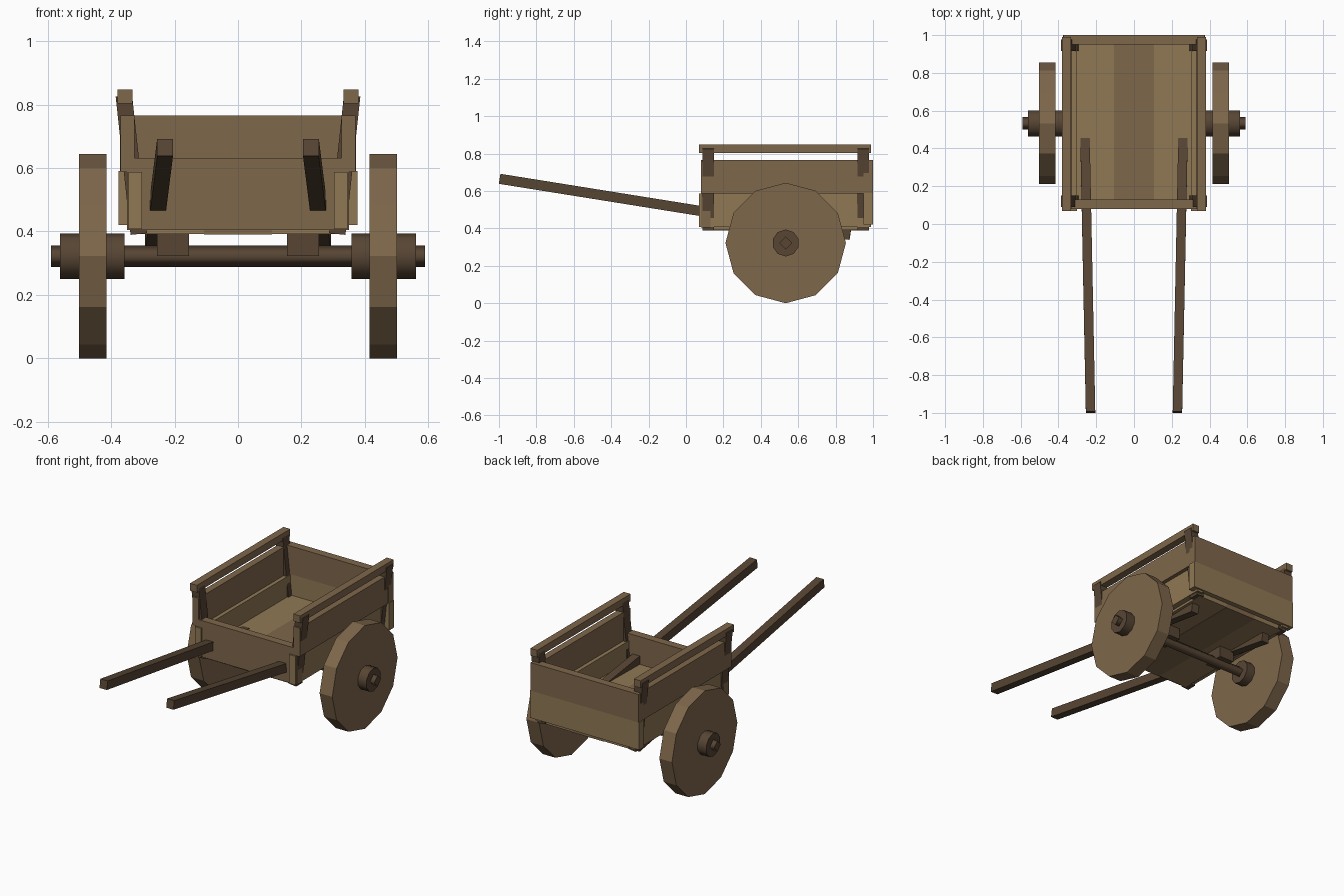
import bpy, bmesh, math
from mathutils import Vector, Matrix

if "Cube" in bpy.data.objects:
    bpy.data.objects.remove(bpy.data.objects["Cube"])


def material(name, rgb):
    m = bpy.data.materials.new(name)
    m.diffuse_color = (*rgb, 1)
    m.use_nodes = True
    m.node_tree.nodes["Principled BSDF"].inputs["Base Color"].default_value = m.diffuse_color
    return m


LIGHT = material("light_wood", (0.28, 0.19, 0.09))
MID = material("mid_wood", (0.21, 0.135, 0.07))
DARK = material("dark_wood", (0.095, 0.06, 0.034))


def finish(name, bm, mat):
    bmesh.ops.recalc_face_normals(bm, faces=bm.faces)
    me = bpy.data.meshes.new(name)
    bm.to_mesh(me)
    bm.free()
    me.materials.append(mat)
    ob = bpy.data.objects.new(name, me)
    bpy.context.collection.objects.link(ob)
    return ob


def box(name, x, y, z, mat):
    """Box from (min, max) ranges."""
    bm = bmesh.new()
    bmesh.ops.create_cube(bm, size=1)
    for v in bm.verts:
        v.co = [r[0] + (c + 0.5) * (r[1] - r[0]) for c, r in zip(v.co, (x, y, z))]
    return finish(name, bm, mat)


def beam(name, a, b, w, h, mat):
    """Square-cut beam from a to b, w wide along x (or its tilt), h across."""
    a, b = Vector(a), Vector(b)
    d = (b - a).normalized()
    side = (Vector((1, 0, 0)) - d * d.x).normalized()
    up = d.cross(side)
    bm = bmesh.new()
    bmesh.ops.create_cube(bm, size=1)
    for v in bm.verts:
        c = v.co.copy()
        v.co = (a + b) / 2 + side * c.x * w + up * c.y * h + d * c.z * (b - a).length
    return finish(name, bm, mat)


def disc(name, x0, x1, r, n, mat, smooth=False):
    """Cylinder along x on the axle line, with a corner at the top."""
    bm = bmesh.new()
    rings = []
    for x in (x0, x1):
        rings.append([bm.verts.new((x, 0.533 + r * math.sin(math.tau * i / n),
                                    0.322 + r * math.cos(math.tau * i / n)))
                      for i in range(n)])
        bm.faces.new(rings[-1])
    for i in range(n):
        j = (i + 1) % n
        f = bm.faces.new((rings[0][i], rings[0][j], rings[1][j], rings[1][i]))
        f.smooth = smooth
    ob = finish(name, bm, mat)
    if smooth:
        for e in ob.data.edges:
            e.use_edge_sharp = abs(ob.data.vertices[e.vertices[0]].co.x
                                   - ob.data.vertices[e.vertices[1]].co.x) < 1e-4
    return ob


# Floor planks
box("floor_plank_centre", (-0.107, 0.107), (0.10, 0.97), (0.39, 0.46), MID)
for s, tag in ((1, "right"), (-1, "left")):
    def sx(a, b):
        return tuple(sorted((s * a, s * b)))

    box(f"floor_plank_{tag}", sx(0.107, 0.31), (0.10, 0.97), (0.392, 0.46), LIGHT)

    # Lapped side boards and top rail
    box(f"side_board_lower_{tag}", sx(0.303, 0.346), (0.07, 0.99), (0.407, 0.587), LIGHT)
    box(f"side_board_upper_{tag}", sx(0.327, 0.370), (0.08, 0.99), (0.587, 0.765), MID)
    box(f"top_rail_{tag}", sx(0.333, 0.380), (0.07, 0.99), (0.803, 0.848), MID)

    # Splayed posts
    for y, end in ((0.12, "front"), (0.947, "back")):
        beam(f"{end}_post_{tag}", (s * 0.313, y, 0.392), (s * 0.360, y, 0.828),
             0.052, 0.062, DARK)

    # Pull shaft and axle block
    beam(f"shaft_{tag}", (s * 0.230, -0.996, 0.665), (s * 0.268, 0.878, 0.365),
         0.05, 0.054, DARK)
    box(f"axle_block_{tag}", sx(0.155, 0.255), (0.47, 0.60), (0.322, 0.392), DARK)

    # Wheel and hub
    disc(f"wheel_{tag}", s * 0.415, s * 0.502, 0.322, 12, MID)
    disc(f"hub_{tag}", s * 0.358, s * 0.561, 0.072, 10, DARK, True)

# End boards
box("front_board", (-0.35, 0.35), (0.08, 0.13), (0.405, 0.632), MID)
box("back_board_lower", (-0.377, 0.377), (0.95, 1.0), (0.42, 0.59), LIGHT)
box("back_board_upper", (-0.372, 0.372), (0.95, 1.0), (0.59, 0.765), MID)

# Axle
disc("axle", -0.59, 0.59, 0.034, 4, DARK, True)
